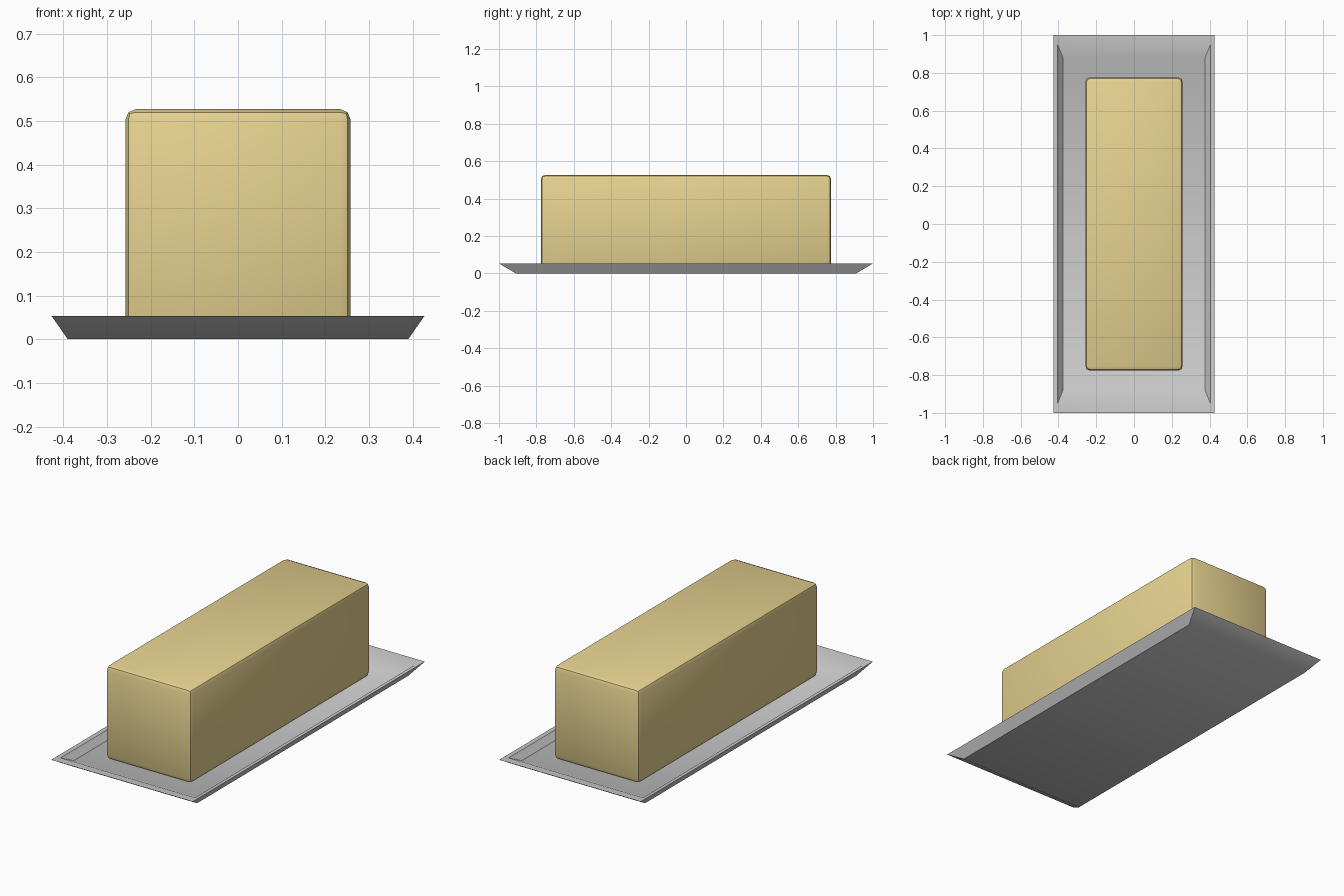
import bpy, bmesh

if "Cube" in bpy.data.objects:
    bpy.data.objects.remove(bpy.data.objects["Cube"])


def finish(name, bm, angle):
    bmesh.ops.recalc_face_normals(bm, faces=bm.faces[:])
    mesh = bpy.data.meshes.new(name)
    bm.to_mesh(mesh)
    bm.free()
    ob = bpy.data.objects.new(name, mesh)
    bpy.context.collection.objects.link(ob)
    bpy.ops.object.select_all(action='DESELECT')
    ob.select_set(True)
    bpy.context.view_layer.objects.active = ob
    bpy.ops.object.shade_smooth_by_angle(angle=angle)
    return ob


# Shallow tray: stacked rectangular rings, outer bottom -> rim -> inner floor
rings = [(0.39, 0.91, 0.0), (0.427, 1.0, 0.053),
         (0.405, 0.95, 0.05), (0.375, 0.88, 0.016)]
bm = bmesh.new()
loops = [[bm.verts.new((sx * x, sy * y, z))
          for sx, sy in ((-1, -1), (1, -1), (1, 1), (-1, 1))]
         for x, y, z in rings]
for a, b in zip(loops, loops[1:]):
    for i in range(4):
        j = (i + 1) % 4
        bm.faces.new((a[i], a[j], b[j], b[i]))
bm.faces.new(loops[0])
bm.faces.new(loops[-1])
finish("tray", bm, 0.56)

# Butter block with softly bevelled edges, resting on the tray floor
bottom, top = 0.016, 0.527
bm = bmesh.new()
bmesh.ops.create_cube(bm, size=1)
for v in bm.verts:
    v.co.x *= 0.516
    v.co.y *= 1.552
    v.co.z = top if v.co.z > 0 else bottom
bmesh.ops.bevel(bm, geom=bm.edges[:], offset=0.024, segments=2,
                profile=0.5, affect='EDGES')
block = finish("butter_block", bm, 0.5)
mat = bpy.data.materials.new("butter_yellow")
mat.diffuse_color = (0.8, 0.65, 0.28, 1)
mat.use_nodes = True
mat.node_tree.nodes["Principled BSDF"].inputs["Base Color"].default_value = mat.diffuse_color
block.data.materials.append(mat)
